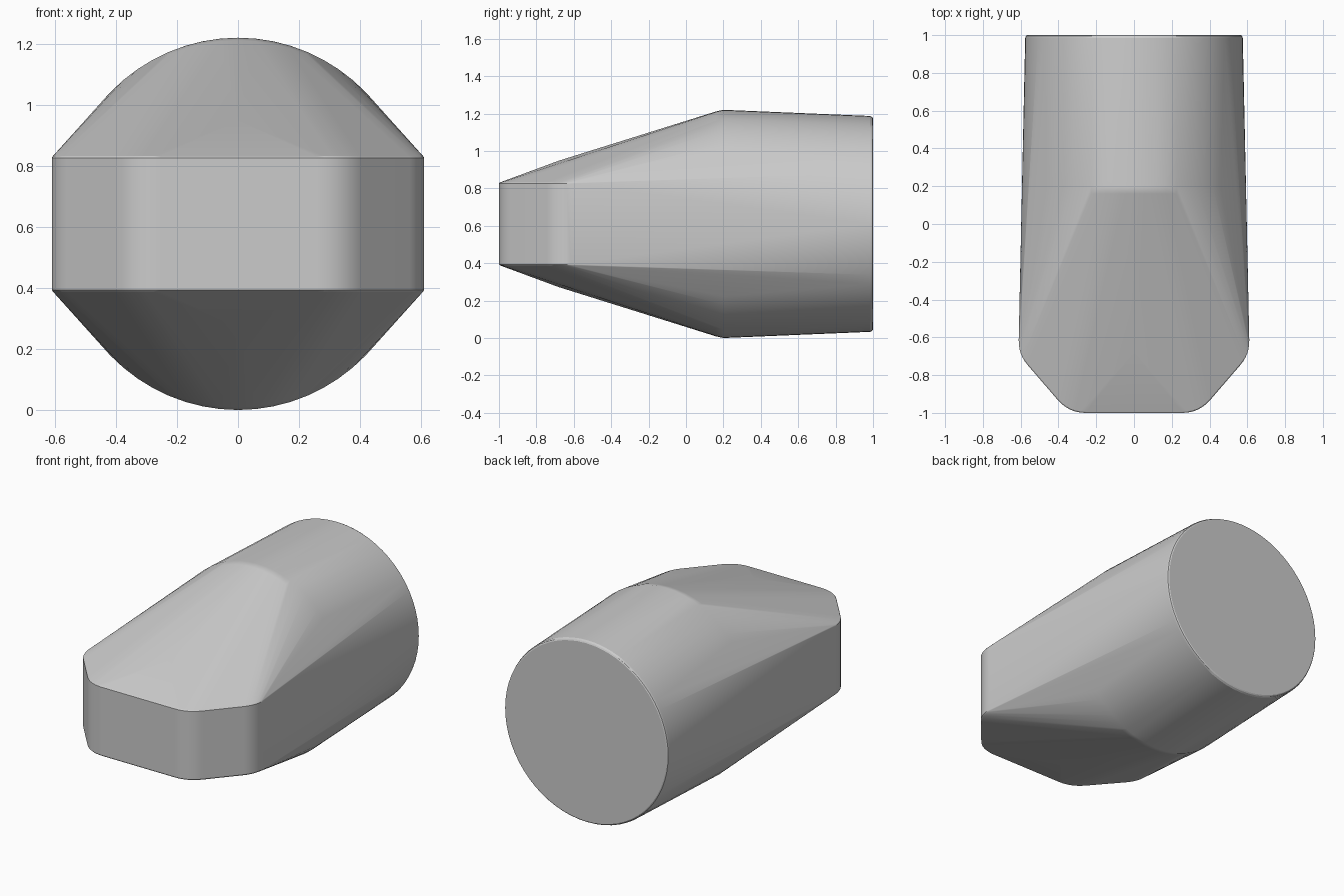
import bpy, bmesh, math
from mathutils import Vector

if "Cube" in bpy.data.objects:
    bpy.data.objects.remove(bpy.data.objects["Cube"])

CZ = 0.61   # height of the central axis
SEG = 64
pts = []

# round rear barrel: (y, half width, half height), with softened rims
for y, rx, rz in [(1.0, 0.565, 0.564), (0.996, 0.572, 0.571), (0.985, 0.576, 0.577),
                  (0.25, 0.590, 0.608), (0.20, 0.592, 0.610), (0.16, 0.590, 0.601)]:
    for i in range(SEG):
        a = 2 * math.pi * i / SEG
        pts.append(Vector((rx * math.cos(a), y, CZ + rz * math.sin(a))))


def fillet(a, b, c, r, n=6):
    """Rounded corner at b as a quadratic curve of leg length r."""
    p = b + (a - b).normalized() * r
    q = b + (c - b).normalized() * r
    return [p * (1 - t)**2 + b * 2 * t * (1 - t) + q * t * t for t in (k / n for k in range(n + 1))]


# flat chamfered nose band with rounded vertical corners
side, c1, c2, mid = (Vector(v) for v in ((0.592, 0.2), (0.612, -0.69), (0.345, -1.0), (0, -1.0)))
outline = fillet(side, c1, c2, 0.075) + fillet(c1, c2, mid, 0.09)
for p in outline:
    for sx in (-1, 1):
        for sz in (-1, 1):
            pts.append(Vector((sx * p.x, p.y, CZ + sz * 0.216)))
            pts.append(Vector((sx * p.x * 0.994, p.y * 0.994, CZ + sz * 0.222)))

# ridge points where the sloping nose facets meet
for sz in (-1, 1):
    pts.append(Vector((0, -0.68, CZ + sz * 0.338)))

# skin all sections into one convex body
bm = bmesh.new()
for p in pts:
    bm.verts.new(p)
res = bmesh.ops.convex_hull(bm, input=bm.verts[:])
bmesh.ops.delete(bm, geom=[v for v in bm.verts if not v.link_faces], context='VERTS')
bmesh.ops.dissolve_limit(bm, angle_limit=math.radians(0.3), verts=bm.verts[:], edges=bm.edges[:])
bmesh.ops.recalc_face_normals(bm, faces=bm.faces[:])
mesh = bpy.data.meshes.new("tapered_body")
bm.to_mesh(mesh)
bm.free()
body = bpy.data.objects.new("tapered_body", mesh)
bpy.context.collection.objects.link(body)

# smooth shading with crisp rims
bpy.context.view_layer.objects.active = body
body.select_set(True)
bpy.ops.object.shade_smooth_by_angle(angle=math.radians(25))
wn = body.modifiers.new("weighted_normals", 'WEIGHTED_NORMAL')
wn.keep_sharp = True
